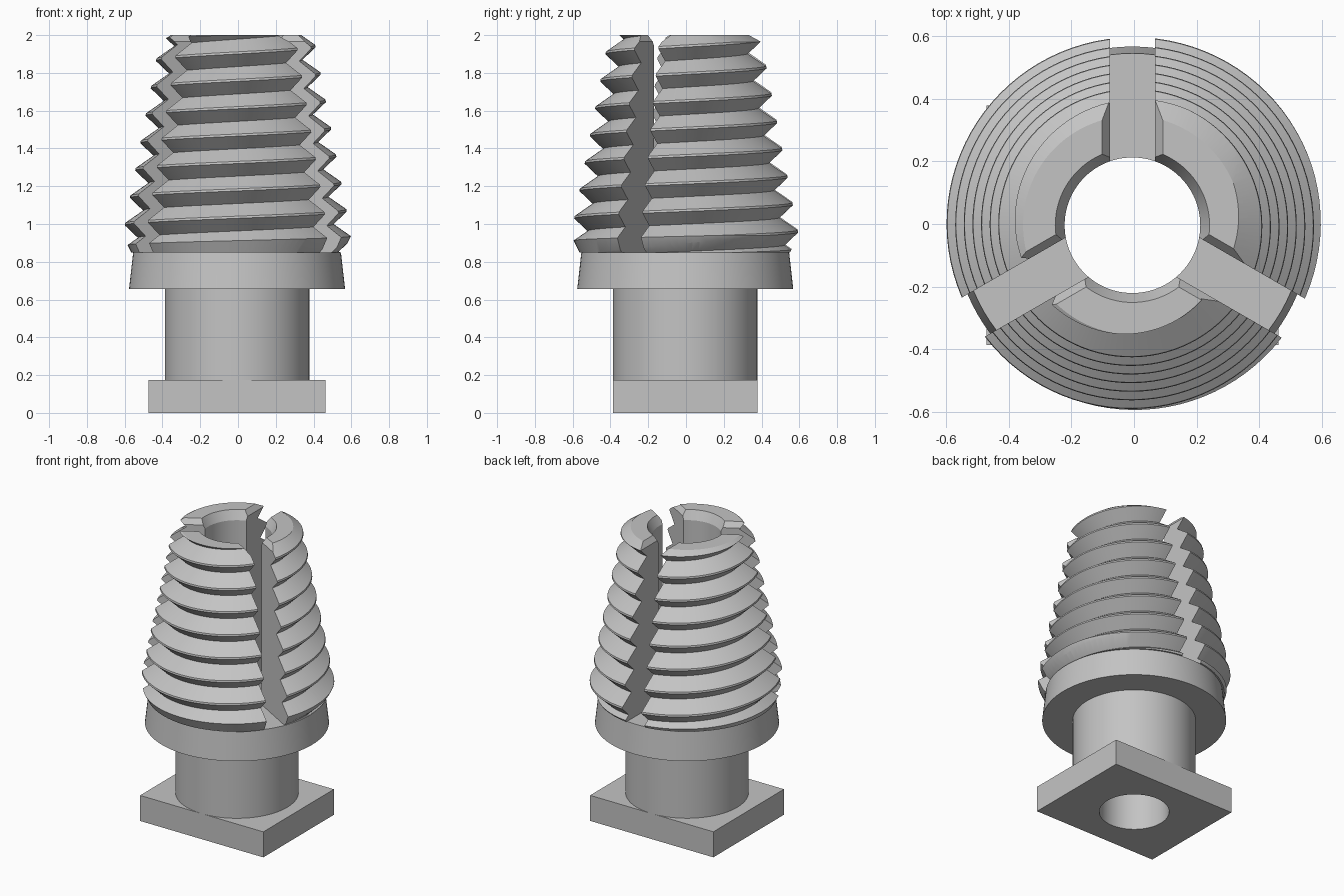
import bpy, bmesh, math
from mathutils import Vector

if "Cube" in bpy.data.objects:
    bpy.data.objects.remove(bpy.data.objects["Cube"])

AXIS = Vector((-0.005, -0.004, 0))
BORE, SEGS = 0.217, 96
COLLAR_TOP, TOP = 0.85, 2.0
PITCH, DEPTH = 0.145, 0.083

grey = bpy.data.materials.new("metal_grey")
grey.use_nodes = True
grey.diffuse_color = (0.55, 0.55, 0.55, 1)
grey.node_tree.nodes["Principled BSDF"].inputs["Base Color"].default_value = (0.55, 0.55, 0.55, 1)


def finish(name, bm):
    bmesh.ops.recalc_face_normals(bm, faces=bm.faces)
    mesh = bpy.data.meshes.new(name)
    bm.to_mesh(mesh)
    bm.free()
    mesh.materials.append(grey)
    obj = bpy.data.objects.new(name, mesh)
    obj.location = AXIS
    bpy.context.collection.objects.link(obj)
    return obj


def lathe(name, profile):
    """Turn a closed (radius, height) outline around the axis."""
    bm = bmesh.new()
    verts = [bm.verts.new((r, 0, z)) for r, z in profile]
    edges = [bm.edges.new((verts[i - 1], verts[i])) for i in range(len(verts))]
    bmesh.ops.spin(bm, geom=verts + edges, axis=(0, 0, 1), cent=(0, 0, 0),
                   angle=math.tau, steps=SEGS, use_duplicate=False)
    bmesh.ops.remove_doubles(bm, verts=bm.verts, dist=1e-5)
    return finish(name, bm)


def extrude_outline(name, outline, direction):
    bm = bmesh.new()
    face = bm.faces.new([bm.verts.new(p) for p in outline])
    new = bmesh.ops.extrude_face_region(bm, geom=[face])["geom"]
    bmesh.ops.translate(bm, vec=direction,
                        verts=[v for v in new if isinstance(v, bmesh.types.BMVert)])
    return finish(name, bm)


def carve(obj, cutter, operation='DIFFERENCE'):
    mod = obj.modifiers.new("cut", 'BOOLEAN')
    mod.operation, mod.solver, mod.object = operation, 'EXACT', cutter
    bpy.context.view_layer.objects.active = obj
    bpy.ops.object.modifier_apply(modifier=mod.name)
    bpy.data.objects.remove(cutter)


def shade(obj):
    bpy.ops.object.select_all(action='DESELECT')
    obj.select_set(True)
    bpy.context.view_layer.objects.active = obj
    bpy.ops.object.shade_smooth_by_angle(angle=math.radians(25))


def helix_solid(name, z_start, turns):
    """Tapered right-hand screw: each turn has a root and a narrow crest."""
    steps = [(0, DEPTH), (0.46, 0), (0.54, 0)]
    m, rows = len(steps), len(steps) * turns
    bm = bmesh.new()
    grid = {}

    def vert(q, c):
        if c == SEGS:
            q, c = q + m, 0
        if (q, c) not in grid:
            frac, drop = steps[q % m]
            z = z_start + PITCH * (q // m + frac + c / SEGS)
            r = 0.603 - 0.19 * (z - 0.95) - drop
            a = math.tau * c / SEGS
            grid[q, c] = bm.verts.new((r * math.cos(a), r * math.sin(a), z))
        return grid[q, c]

    for q in range(rows):
        for c in range(SEGS):
            bm.faces.new((vert(q, c), vert(q, c + 1), vert(q + 1, c + 1), vert(q + 1, c)))
    # Close each end with a fan, including the step where the turn ends
    for q, z in ((0, z_start - 0.2), (rows, z_start + PITCH * (turns + 1) + 0.2)):
        loop = [vert(q, c) for c in range(SEGS)] + [vert(q + k, 0) for k in range(m, 0, -1)]
        tip = bm.verts.new((0, 0, z))
        for i in range(len(loop)):
            bm.faces.new((loop[i - 1], loop[i], tip))
    return finish(name, bm)


# Square foot with a round hole
w, d, h = 0.4675, 0.3825, 0.175
foot = extrude_outline("square_foot", [(-w, -d, 0), (w, -d, 0), (w, d, 0), (-w, d, 0)], (0, 0, h))
carve(foot, lathe("bore_cutter", [(0.02, -0.1), (BORE, -0.1), (BORE, h + 0.1), (0.02, h + 0.1)]))
core = bmesh.new()
core.from_mesh(foot.data)
# Drop the thin core left standing in the hole
bmesh.ops.delete(core, geom=[v for v in core.verts if v.co.xy.length < BORE / 2], context='VERTS')
core.to_mesh(foot.data)
core.free()

# Neck tube and tapered collar
neck = lathe("neck", [(BORE, h), (0.3825, h), (0.3825, 0.655), (BORE, 0.655)])
collar = lathe("collar", [(BORE, 0.655), (0.572, 0.655), (0.55, COLLAR_TOP), (BORE, COLLAR_TOP)])

# Jaw blank: bored ring with trimmed ends, split by three slots with flared mouths
blank = lathe("jaw_blank", [(BORE, COLLAR_TOP), (0.56, COLLAR_TOP), (0.61, 0.95), (0.61, 1.84),
                            (0.35, TOP), (0.247, TOP), (BORE, TOP - 0.06)])
half, flare = 0.0725, 0.097
for k in range(3):
    side = [(half, COLLAR_TOP - 0.1), (half, TOP - 0.035), (flare, TOP), (flare, TOP + 0.1)]
    outline = [(x, 0.12, z) for x, z in side] + [(-x, 0.12, z) for x, z in reversed(side)]
    slot = extrude_outline("slot_cutter", outline, (0, 0.7, 0))
    slot.rotation_euler.z = math.tau * k / 3
    bpy.context.view_layer.update()
    carve(blank, slot)

# Threaded sleeve: the screw kept only where the jaws are
sleeve = helix_solid("threaded_sleeve", 0.927 - PITCH * 3.5, 13)
carve(sleeve, blank, 'INTERSECT')

for part in (foot, neck, collar, sleeve):
    shade(part)
